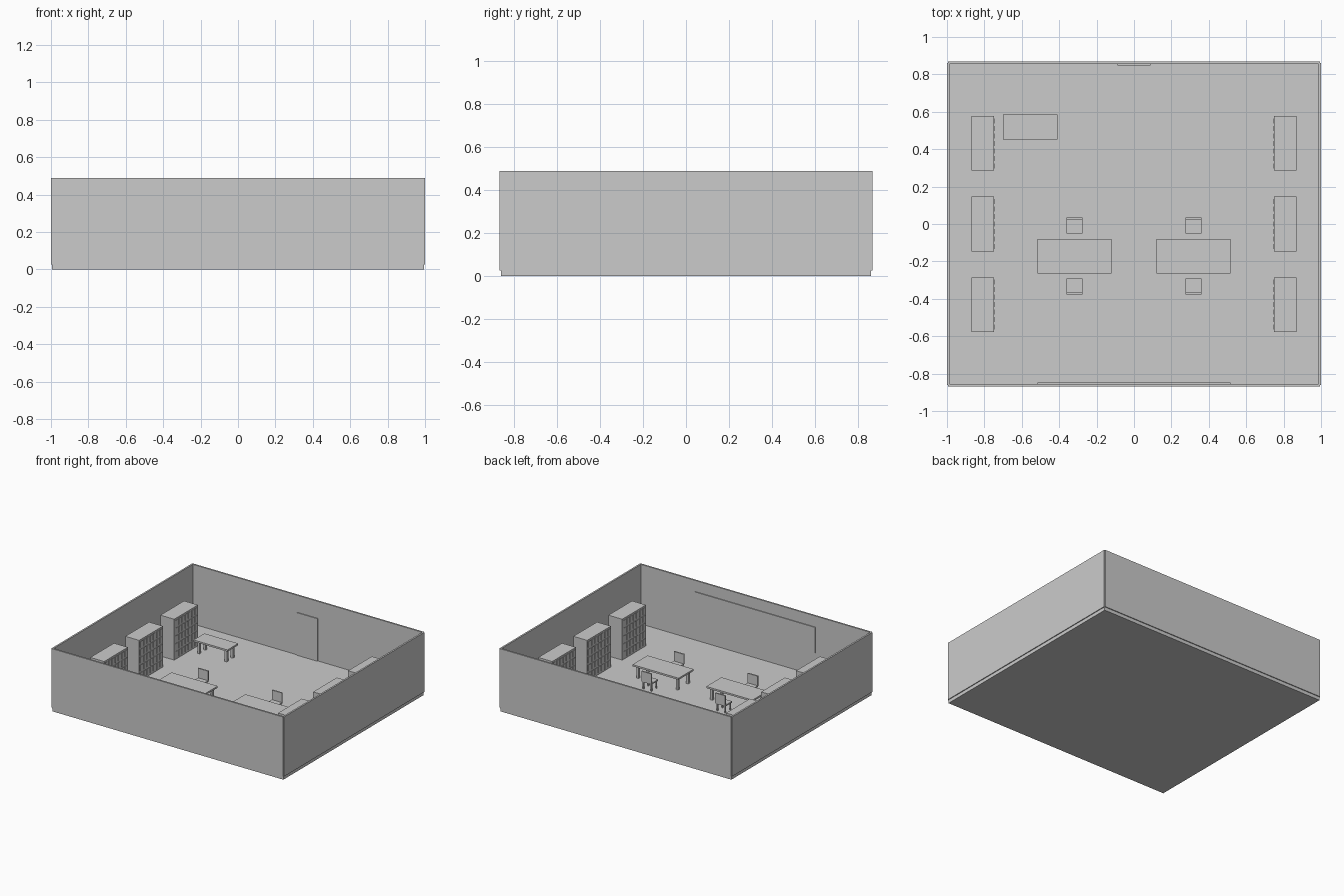
import bpy, bmesh
from mathutils import Matrix, Vector

if "Cube" in bpy.data.objects:
    bpy.data.objects.remove(bpy.data.objects["Cube"])

S = 2 / 15.1          # metres to model units
FLOOR = 0.2           # floor thickness in metres

grey = bpy.data.materials.new("light grey")
grey.diffuse_color = (0.6, 0.6, 0.6, 1)
grey.use_nodes = True
grey.node_tree.nodes["Principled BSDF"].inputs["Base Color"].default_value = grey.diffuse_color


def make(name, boxes, at=(0, 0, FLOOR), flip=(1, 1)):
    """One object from boxes (centre, size) in metres, placed at a point."""
    bm = bmesh.new()
    for (cx, cy, cz), size in boxes:
        c = Vector((cx * flip[0], cy * flip[1], cz)) + Vector(at)
        m = Matrix.Translation(c * S) @ Matrix.Diagonal((*[s * S for s in size], 1))
        bmesh.ops.create_cube(bm, size=1, matrix=m)
    mesh = bpy.data.meshes.new(name)
    bm.to_mesh(mesh)
    bm.free()
    mesh.materials.append(grey)
    ob = bpy.data.objects.new(name, mesh)
    bpy.context.collection.objects.link(ob)
    return ob


def legs(w, d, h, t, inset):
    """Four square legs set in from the corners of a w by d top."""
    return [((sx * (w / 2 - inset), sy * (d / 2 - inset), h / 2), (t, t, h))
            for sx in (-1, 1) for sy in (-1, 1)]


def table(name, x, y, w, d):
    make(name, [((0, 0, 0.75), (w, d, 0.1))] + legs(w, d, 0.7, 0.14, 0.22), (x, y, FLOOR))


def chair(name, x, y, side):
    # seat, backrest on the outer side, four legs
    parts = [((0, 0, 0.46), (0.65, 0.6, 0.08)),
             ((0, 0.3, 0.77), (0.65, 0.08, 0.58))]
    make(name, parts + legs(0.65, 0.6, 0.42, 0.07, 0.07), (x, y, FLOOR), (1, side))


def bookcase(name, x, y, side):
    # solid case with rows of books standing just proud of the inner face
    w, d, h, cols, rows = 0.9, 2.2, 2.4, 7, 5
    parts = [((0, 0, h / 2), (w, d, h))]
    dy, dz = (d - 0.1) / cols, (h - 0.1) / rows
    for i in range(cols):
        for j in range(rows):
            cy = (i - (cols - 1) / 2) * dy
            cz = 0.05 + (j + 0.5) * dz
            parts.append(((w / 2, cy, cz), (0.05, dy * 0.68, dz * 0.78)))
    make(name, parts, (x, y, FLOOR), (side, 1))


# Room shell
make("floor", [((0, 0, FLOOR / 2), (15, 13, FLOOR))], (0, 0, 0))
for s, end in ((-1, "front"), (1, "back")):
    make(end + "_wall", [((0, s * 6.5, 1.75), (15, 0.1, 3.5))])
for s, end in ((-1, "left"), (1, "right")):
    make(end + "_wall", [((s * 7.5, 0, 1.75), (0.1, 13, 3.5))])

# Door on the back wall, board on the front wall
make("door", [((0, 6.43, 1.25), (1.35, 0.06, 2.5))])
make("wall_board", [((0, -6.43, 2.1), (7.8, 0.06, 1.5))])

# Desk, reading tables and their chairs
table("desk", -4.18, 3.92, 2.2, 1.0)
for s, end in ((-1, "left"), (1, "right")):
    table(end + "_table", s * 2.4, -1.3, 3.0, 1.4)
    chair(end + "_back_chair", s * 2.4, -0.08, 1)
    chair(end + "_front_chair", s * 2.4, -2.5, -1)
    # Bookcases along the side wall
    for k, y in enumerate((-3.25, 0, 3.25)):
        bookcase(f"{end}_bookcase_{k + 1}", s * 6.1, y, -s)
